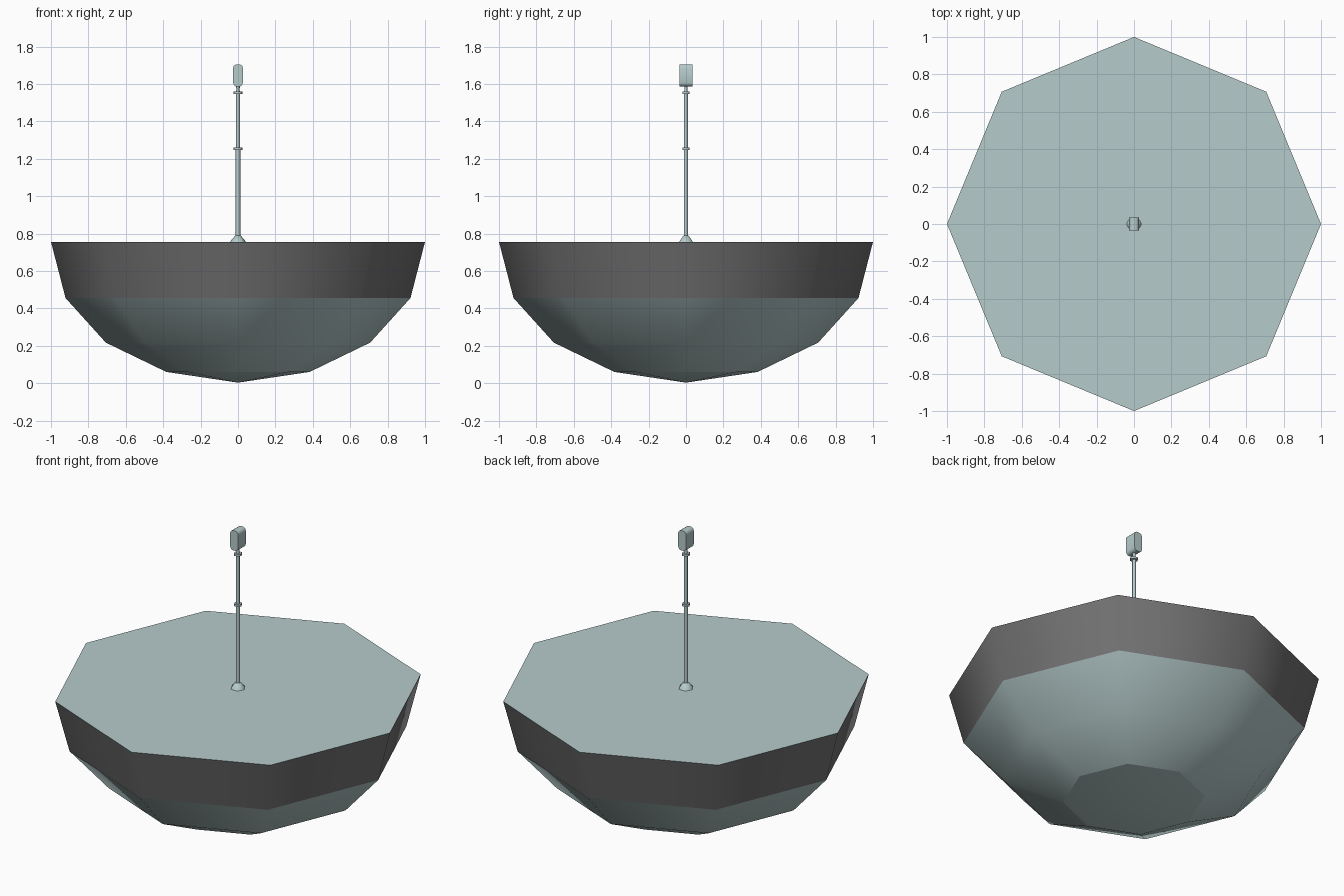
import bpy, bmesh, math

if "Cube" in bpy.data.objects:
    bpy.data.objects.remove(bpy.data.objects["Cube"])


def material(name, rgb):
    m = bpy.data.materials.new(name)
    m.diffuse_color = (*rgb, 1)
    m.use_nodes = True
    m.node_tree.nodes["Principled BSDF"].inputs["Base Color"].default_value = m.diffuse_color
    return m


PALE = material("pale_teal", (0.47, 0.60, 0.60))
DARK = material("dark_grey", (0.165, 0.165, 0.165))


def finish(bm, name, mats):
    bmesh.ops.recalc_face_normals(bm, faces=bm.faces)
    me = bpy.data.meshes.new(name)
    bm.to_mesh(me)
    bm.free()
    for m in mats:
        me.materials.append(m)
    ob = bpy.data.objects.new(name, me)
    bpy.context.collection.objects.link(ob)
    return ob


def lathe(name, profile, sides, mats=(PALE,)):
    """Stack of polygon rings from (radius, z); radius 0 makes a point."""
    bm = bmesh.new()
    rings = []
    for r, z in profile:
        n = sides if r else 1
        rings.append([bm.verts.new((r * math.cos(math.tau * i / sides),
                                    r * math.sin(math.tau * i / sides), z))
                      for i in range(n)])
    for a, b in zip(rings, rings[1:]):
        for i in range(sides):
            j = (i + 1) % sides
            if len(a) == 1:
                bm.faces.new((a[0], b[j], b[i]))
            else:
                bm.faces.new((a[i], a[j], b[j], b[i]))
    for ring in (rings[0], rings[-1]):
        if len(ring) > 1:
            bm.faces.new(ring)
    return finish(bm, name, mats)


# Floating hull: eight-sided bowl with a dark band and flat deck
hull = lathe("hull", [(0, 0.003), (0.383, 0.06), (0.707, 0.217),
                      (0.922, 0.455), (1.0, 0.756)], 8, (PALE, DARK))
for p in hull.data.polygons:
    p.use_smooth = abs(p.normal.z) < 0.99
    if 0.5 < p.center.z < 0.7:
        p.material_index = 1
# Sharp rings at the bottom cap, the band and the deck
for e in hull.data.edges:
    za, zb = (hull.data.vertices[i].co.z for i in e.vertices)
    if abs(za - zb) < 1e-4 and not 0.1 < za < 0.3:
        e.use_edge_sharp = True

# Mast: flared foot, two pole sections, collars and neck
parts = [
    lathe("mast_foot", [(0.042, 0.754), (0.036, 0.765), (0.014, 0.79)], 6),
    lathe("lower_pole", [(0.0125, 0.78), (0.0125, 1.25)], 6),
    lathe("upper_pole", [(0.011, 1.25), (0.011, 1.56)], 6),
    lathe("lamp_neck", [(0.011, 1.555), (0.008, 1.572), (0.012, 1.592)], 6),
]
for name, z in (("middle_collar", 1.253), ("top_collar", 1.553)):
    parts.append(lathe(name, [(0.023, z - 0.006), (0.023, z + 0.006)], 6))

# Lamp head: chamfered upright profile extruded front to back
half = [(0.012, 1.587), (0.022, 1.594), (0.026, 1.606),
        (0.026, 1.686), (0.022, 1.697), (0.012, 1.704)]
outline = half + [(-x, z) for x, z in reversed(half)]
bm = bmesh.new()
face = bm.faces.new([bm.verts.new((x, -0.036, z)) for x, z in outline])
out = bmesh.ops.extrude_face_region(bm, geom=[face])["geom"]
bmesh.ops.translate(bm, vec=(0, 0.072, 0),
                    verts=[g for g in out if isinstance(g, bmesh.types.BMVert)])
parts.append(finish(bm, "lamp_head", (PALE,)))

# Smooth the small round parts, keeping hard edges
for ob in parts:
    bpy.ops.object.select_all(action='DESELECT')
    ob.select_set(True)
    bpy.context.view_layer.objects.active = ob
    bpy.ops.object.shade_smooth_by_angle(angle=math.radians(61))
